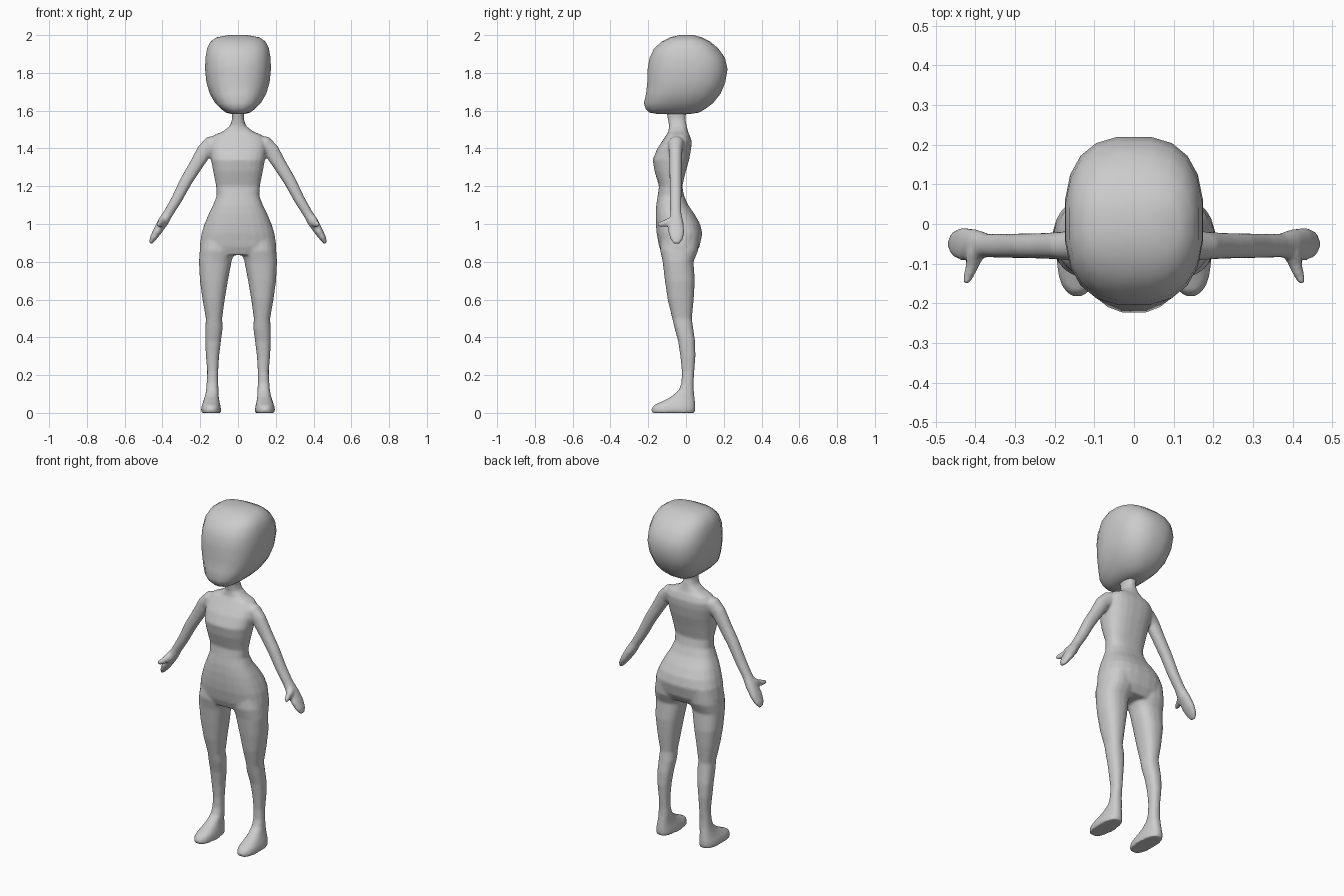
import bpy, bmesh
from math import cos, sin, pi
from mathutils import Vector


def loft(bm, rings, n=20, p=2.3):
    """Closed skin through superellipse rings given as (centre, u, v)."""
    def pw(a):
        return (1 if a >= 0 else -1) * abs(a) ** (2 / p)
    loops = []
    for c, u, v in rings:
        loops.append([bm.verts.new(c + u * pw(cos(2 * pi * (i + .5) / n)) + v * pw(sin(2 * pi * (i + .5) / n)))
                      for i in range(n)])
    for a, b in zip(loops, loops[1:]):
        for i in range(n):
            j = (i + 1) % n
            bm.faces.new((a[i], a[j], b[j], b[i]))
    bm.faces.new(loops[0])
    bm.faces.new(loops[-1])


def level(z, x0, x1, yf, yb):
    """Horizontal ring from its extents."""
    return (Vector(((x0 + x1) / 2, (yf + yb) / 2, z)),
            Vector(((x1 - x0) / 2, 0, 0)), Vector((0, (yb - yf) / 2, 0)))


def limb(points, side):
    """Rings along a path of (x, y, z, thickness radius, y radius)."""
    pos = [Vector(q[:3]) for q in points]
    out = []
    for i, q in enumerate(points):
        d = pos[min(i + 1, len(pos) - 1)] - pos[max(i - 1, 0)]
        u = Vector((-d.z, 0, d.x)).normalized() * q[3]
        out.append((Vector((pos[i].x * side, pos[i].y, pos[i].z)),
                    Vector((u.x * side, 0, u.z)), Vector((0, q[4], 0))))
    return out


def finish(bm, name):
    bmesh.ops.recalc_face_normals(bm, faces=bm.faces)
    for f in bm.faces:
        f.smooth = True
    me = bpy.data.meshes.new(name)
    bm.to_mesh(me)
    bm.free()
    ob = bpy.data.objects.new(name, me)
    bpy.context.collection.objects.link(ob)
    return ob


# head: z, half width, front y, back y
head = [(1.582, .035, -.15, .02), (1.59, .065, -.195, .07), (1.61, .092, -.215, .105),
        (1.64, .122, -.225, .145), (1.69, .151, -.213, .185), (1.75, .169, -.207, .21),
        (1.82, .176, -.205, .222), (1.88, .174, -.195, .208), (1.93, .165, -.17, .172),
        (1.965, .148, -.13, .13), (1.988, .115, -.085, .085), (2.0, .05, -.035, .04)]
bm = bmesh.new()
loft(bm, [level(z, -w, w, f, b) for z, w, f, b in head], 20, 2.6)
finish(bm, "head")

# torso and neck: z, half width, front y, back y
torso = [(.835, .198, -.125, .045), (.88, .204, -.143, .072), (.95, .194, -.156, .087),
         (1.0, .178, -.16, .075), (1.05, .157, -.161, .047), (1.1, .132, -.158, .012),
         (1.15, .113, -.15, -.01), (1.2, .116, -.143, -.02), (1.28, .132, -.167, 0),
         (1.34, .143, -.177, .017), (1.4, .15, -.152, .028), (1.44, .148, -.125, .03),
         (1.47, .128, -.105, .02), (1.49, .08, -.093, .01), (1.52, .042, -.09, .004),
         (1.555, .031, -.096, -.003), (1.62, .034, -.11, .005)]
bm = bmesh.new()
loft(bm, [level(z, -w, w, f, b) for z, w, f, b in torso], 24, 2.5)

# leg with foot: z, inner x, outer x, front y, back y
leg = [(0, .09, .195, -.182, .047), (.02, .09, .196, -.184, .05), (.04, .093, .192, -.172, .05),
       (.06, .098, .184, -.13, .048), (.085, .102, .176, -.08, .045), (.12, .103, .169, -.038, .041),
       (.16, .105, .166, -.024, .04), (.22, .105, .163, -.022, .044), (.3, .1, .17, -.03, .05),
       (.38, .09, .174, -.042, .048), (.45, .081, .173, -.061, .038), (.5, .084, .17, -.073, .031),
       (.6, .07, .188, -.097, .041), (.7, .053, .202, -.112, .047), (.8, .034, .207, -.124, .04),
       (.86, .015, .203, -.137, .065), (.95, .015, .185, -.13, .07)]
# arm with hand, and thumb
arm = [(.1, -.05, 1.43, .04, .04), (.14, -.053, 1.42, .048, .042), (.178, -.055, 1.386, .042, .036),
       (.225, -.055, 1.308, .036, .033), (.275, -.055, 1.227, .033, .032), (.325, -.055, 1.13, .029, .031),
       (.37, -.054, 1.055, .026, .03), (.397, -.052, 1.01, .028, .038), (.43, -.051, .957, .023, .043),
       (.451, -.05, .922, .017, .035), (.464, -.05, .897, .008, .018)]
thumb = [(1.015, .03, -.04), (1.015, .03, -.075), (1.005, .021, -.105), (1.0, .017, -.13), (.998, .011, -.152)]
for s in (1, -1):
    loft(bm, [level(z, s * a, s * b, f, k) for z, a, b, f, k in leg], 20, 2.4)
    loft(bm, limb(arm, s), 14, 2.2)
    loft(bm, [(Vector((s * (.39 + .035 * i / 4), y, z)), Vector((r * .85, 0, 0)), Vector((0, 0, r)))
              for i, (z, r, y) in enumerate(thumb)], 10, 2)
body = finish(bm, "body")

# fuse the body parts into one soft skin
fuse = body.modifiers.new("fuse", 'REMESH')
fuse.mode = 'VOXEL'
fuse.voxel_size = .007
fuse.use_smooth_shade = True
soft = body.modifiers.new("soften", 'SMOOTH')
soft.factor = .5
soft.iterations = 7
